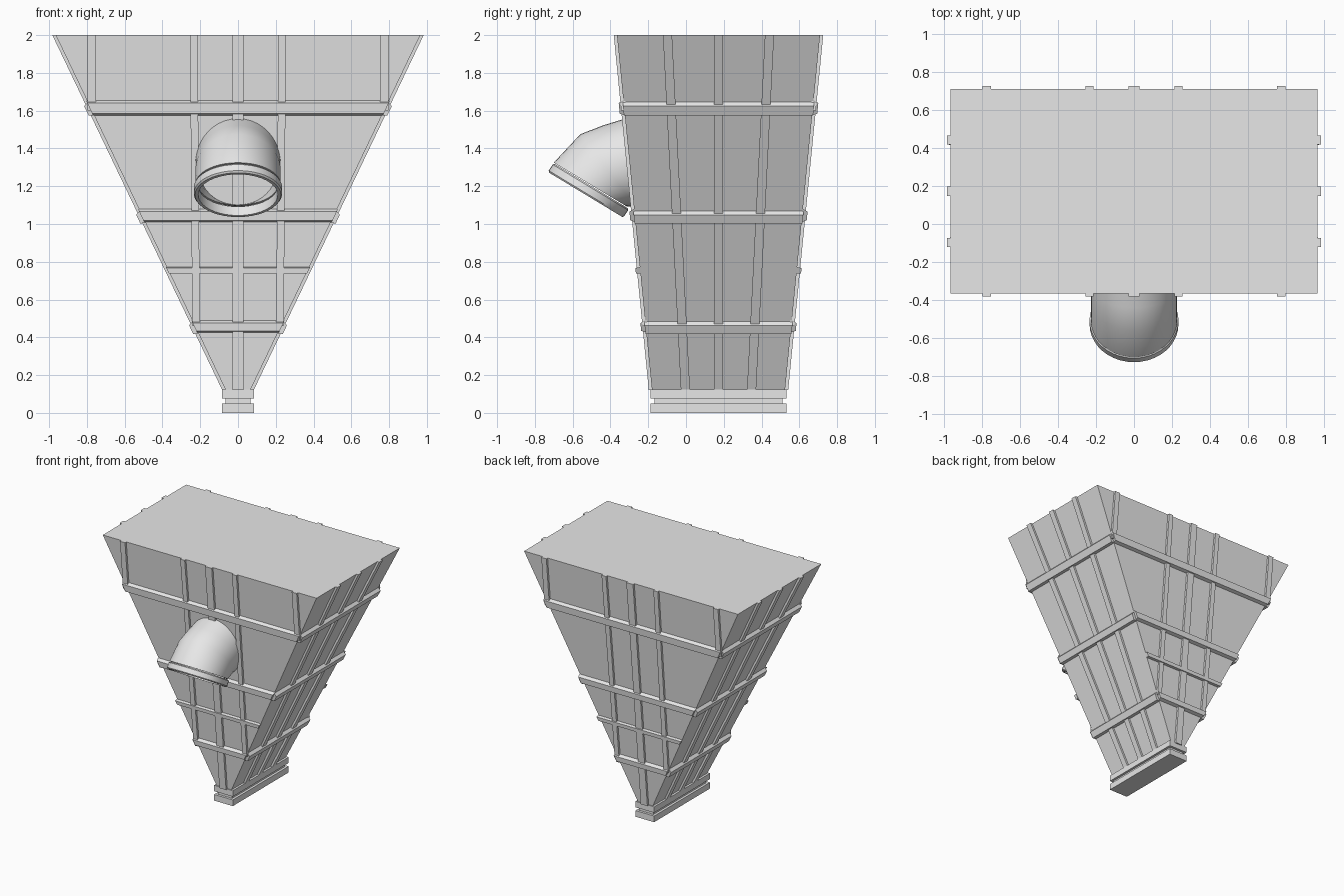
import bpy, bmesh, math
from mathutils import Vector

if "Cube" in bpy.data.objects:
    bpy.data.objects.remove(bpy.data.objects["Cube"])

grey = bpy.data.materials.new("light_grey_metal")
grey.use_nodes = True
grey.diffuse_color = (0.8, 0.8, 0.8, 1)
grey.node_tree.nodes["Principled BSDF"].inputs["Base Color"].default_value = (0.8, 0.8, 0.8, 1)

CY = 0.172            # middle of the hopper in y
Z0, Z1 = 0.12, 2.0    # hopper bottom and top


def hx(z):
    return 0.065 + 0.9 * (z - Z0) / (Z1 - Z0)


def hy(z):
    return 0.352 + 0.1855 * (z - Z0) / (Z1 - Z0)


def loft(name, rings, cap=True, closed=False):
    """Skin a series of rings that have equal point counts."""
    bm = bmesh.new()
    rows = [[bm.verts.new(p) for p in ring] for ring in rings]
    n = len(rows[0])
    pairs = list(zip(rows, rows[1:])) + ([(rows[-1], rows[0])] if closed else [])
    for lo, hi in pairs:
        for i in range(n):
            j = (i + 1) % n
            bm.faces.new((lo[i], lo[j], hi[j], hi[i]))
    if cap:
        bm.faces.new(rows[0])
        bm.faces.new(rows[-1])
    bmesh.ops.recalc_face_normals(bm, faces=bm.faces)
    mesh = bpy.data.meshes.new(name)
    bm.to_mesh(mesh)
    bm.free()
    mesh.materials.append(grey)
    ob = bpy.data.objects.new(name, mesh)
    bpy.context.collection.objects.link(ob)
    return ob


def rect(x, y, z):
    return [(sx * x, CY + sy * y, z) for sx, sy in ((-1, -1), (1, -1), (1, 1), (-1, 1))]


# Hopper body
loft("hopper_body", [rect(hx(z), hy(z), z) for z in (Z0 - 0.02, Z1)])

# Outlet flanges and neck
loft("outlet_lower_flange", [rect(0.085, 0.36, z) for z in (0, 0.05)])
loft("outlet_neck", [rect(0.065, 0.34, z) for z in (0.04, 0.09)])
loft("outlet_upper_flange", [rect(0.085, 0.36, z) for z in (0.077, 0.125)])


# Point on a wall: u runs along the wall, d is the distance out of it
def on_wall(wall, sign, u, z, d=0.0):
    if wall == "end":
        return Vector((sign * (hx(z) + d), CY + u, z))
    return Vector((u, CY + sign * (hy(z) + d), z))


def rib(name, wall, sign, u_low, u_high, z_low, width, depth):
    rings = []
    for u, z in ((u_low, z_low), (u_high, Z1)):
        rings.append([on_wall(wall, sign, u + s * width / 2, z, d)
                      for s, d in ((-1, -0.01), (1, -0.01), (1, depth), (-1, depth))])
    loft(name, rings)


def band(name, wall, sign, z_low, z_high, depth, bevel):
    slope = hx if wall == "end" else hy
    reach = hy if wall == "end" else hx
    drop = depth * (slope(1) - slope(0))     # outward normal leans down
    rings = []
    for s in (-1, 1):
        ring = []
        for z, d in ((z_low, 0), (z_low + bevel, depth), (z_high - bevel, depth), (z_high, 0)):
            p = on_wall(wall, sign, s * (reach(z) + 0.004), z, d)
            p.z -= drop if d else 0
            ring.append(p)
        rings.append(ring)
    loft(name, rings)


for sign, face in ((-1, "front"), (1, "back")):
    rib(face + "_centre_rib", "face", sign, 0, 0, Z0, 0.06, 0.017)
    for s, side in ((-1, "right"), (1, "left")):
        rib(f"{face}_{side}_inner_rib", "face", sign, s * 0.222, s * 0.234, 0.46, 0.04, 0.017)
        rib(f"{face}_{side}_outer_rib", "face", sign, s * 0.775, s * 0.775, 1.6, 0.045, 0.017)
    for i, (a, b) in enumerate(((0.425, 0.49), (1.01, 1.08), (1.575, 1.655))):
        band(f"{face}_band_{i + 1}", "face", sign, a, b, 0.026, 0.012)
    band(face + "_thin_band", "face", sign, 0.737, 0.772, 0.024, 0.003)

for sign, face in ((-1, "right"), (1, "left")):
    for k in (-1, 0, 1):
        rib(f"{face}_end_rib_{k + 2}", "end", sign, k * 0.175, k * 0.27, Z0, 0.048, 0.018)
    for i, (a, b) in enumerate(((0.418, 0.485), (1.005, 1.07), (1.575, 1.645))):
        band(f"{face}_end_band_{i + 1}", "end", sign, a, b, 0.024, 0.01)


# Inlet elbow: each ring is an ellipse between a top and a bottom point (y, z)
def ellipse(top, bottom, rx, scale=1.0, n=40):
    t, b = Vector((0, *top)), Vector((0, *bottom))
    mid, half = (t + b) / 2, (t - b) / 2 * scale
    return [mid + half * math.cos(a) + Vector((rx * scale * math.sin(a), 0, 0))
            for a in (2 * math.pi * i / n for i in range(n))]


path = [((-0.70, 1.325), (-0.315, 1.094)), ((-0.56, 1.475), (-0.262, 1.09)),
        ((-0.44, 1.522), (-0.23, 1.09)), ((-0.30, 1.565), (-0.21, 1.10))]
outer = [ellipse(t, b, 0.226) for t, b in path]
inner = [ellipse(t, b, 0.226, 0.94) for t, b in reversed(path)]
elbow = loft("inlet_elbow", outer + inner, cap=False, closed=True)

# Rolled collar around the inlet mouth
mouth, neck = ((-0.73, 1.275), (-0.33, 1.033)), ((-0.702, 1.322), (-0.302, 1.08))
collar = loft("inlet_collar", [
    ellipse(*mouth, 0.234, 0.97), ellipse((-0.727, 1.283), (-0.327, 1.041), 0.234, 1.0),
    ellipse((-0.706, 1.315), (-0.306, 1.073), 0.234, 1.0), ellipse(*neck, 0.234, 0.965),
    ellipse(*neck, 0.234, 0.90), ellipse(*mouth, 0.234, 0.90)], cap=False, closed=True)

for ob in (elbow, collar):
    bpy.ops.object.select_all(action="DESELECT")
    ob.select_set(True)
    bpy.context.view_layer.objects.active = ob
    bpy.ops.object.shade_smooth_by_angle(angle=math.radians(35))
